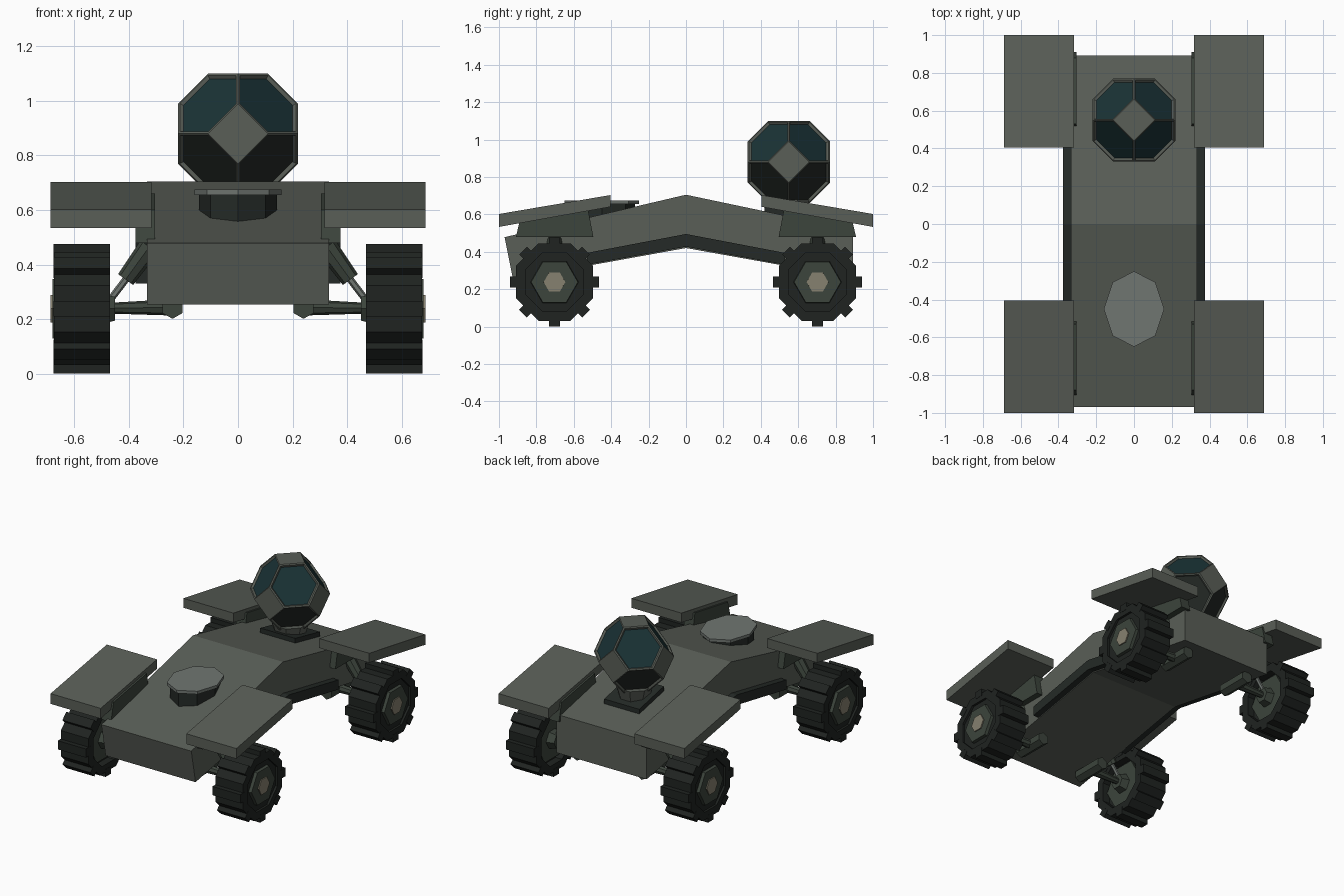
import bpy, bmesh
from math import pi, cos, radians
from itertools import permutations, product
from mathutils import Vector, Matrix

if "Cube" in bpy.data.objects:
    bpy.data.objects.remove(bpy.data.objects["Cube"])


def mat(name, r, g, b):
    m = bpy.data.materials.new(name)
    m.diffuse_color = (r, g, b, 1)
    m.use_nodes = True
    m.node_tree.nodes["Principled BSDF"].inputs["Base Color"].default_value = m.diffuse_color
    return m


HULL = mat("hull_green_grey", .10, .112, .095)
DARK = mat("dark_trim", .018, .023, .02)
TYRE = mat("rubber", .014, .017, .015)
RIM = mat("rim_green", .045, .058, .045)
HUB = mat("hub_beige", .24, .22, .16)
STEEL = mat("light_metal", .16, .18, .165)
GLASS = mat("dark_glass", .010, .032, .036)


def finish(name, bm, *mats, mirror=""):
    bmesh.ops.recalc_face_normals(bm, faces=bm.faces[:])
    me = bpy.data.meshes.new(name)
    bm.to_mesh(me)
    bm.free()
    for m in mats:
        me.materials.append(m)
    ob = bpy.data.objects.new(name, me)
    bpy.context.collection.objects.link(ob)
    if mirror:
        md = ob.modifiers.new("mirror", 'MIRROR')
        md.use_axis = ("x" in mirror, "y" in mirror, False)
    return ob


def side_prism(name, pts, x0, x1, m, mirror=""):
    """Extrude a (y, z) outline from x0 to x1."""
    bm = bmesh.new()
    f = bm.faces.new([bm.verts.new((x0, y, z)) for y, z in pts])
    r = bmesh.ops.extrude_face_region(bm, geom=[f])
    vs = [v for v in r["geom"] if isinstance(v, bmesh.types.BMVert)]
    bmesh.ops.translate(bm, verts=vs, vec=(x1 - x0, 0, 0))
    return finish(name, bm, m, mirror=mirror)


def add_rod(bm, a, b, r1, r2, n, spin=0):
    a, b = Vector(a), Vector(b)
    d = b - a
    q = d.to_track_quat('Z', 'Y').to_matrix().to_4x4()
    bmesh.ops.create_cone(bm, cap_ends=True, segments=n, radius1=r1, radius2=r2, depth=d.length,
                          matrix=Matrix.Translation((a + b) / 2) @ q @ Matrix.Rotation(spin, 4, 'Z'))


def rod(name, a, b, r1, r2, n, m, mirror="", spin=0):
    bm = bmesh.new()
    add_rod(bm, a, b, r1, r2, n, spin)
    return finish(name, bm, m, mirror=mirror)


# Bent hull and the dark sills along its lower sides
side_prism("hull", [(-.97, .478), (0, .705), (.893, .517), (.893, .26), (0, .42), (-.925, .253)],
           -.333, .333, HULL)
side_prism("side_sill", [(-.53, .394), (0, .495), (.53, .394), (.53, .33), (0, .427), (-.53, .33)],
           .30, .375, DARK, "x")

# Mudguards and their brackets
side_prism("mudguard", [(.405, .703), (1, .602), (1, .533), (.405, .64)], .317, .688, HULL, "xy")
side_prism("mudguard_bracket", [(.495, .478), (.53, .66), (.88, .60), (.91, .478)],
           .305, .375, RIM, "xy")

# Wheels: octagonal tyre with recessed sides and eight lugs
WY, WZ = .703, .238
bm = bmesh.new()
add_rod(bm, (.47, WY, WZ), (.675, WY, WZ), .224, .224, 8, pi / 8)
for f in [f for f in bm.faces if len(f.verts) == 8]:
    outer = f.calc_center_median().x > .6
    bmesh.ops.inset_region(bm, faces=[f], thickness=.055)
    r = bmesh.ops.extrude_discrete_faces(bm, faces=[f])
    depth = -.015 if outer else .05
    bmesh.ops.translate(bm, verts=r["faces"][0].verts[:], vec=(depth, 0, 0))
for i in range(8):
    mx = (Matrix.Translation((.5725, WY, WZ)) @ Matrix.Rotation(i * pi / 4, 4, 'X')
          @ Matrix.Translation((0, 0, .213)) @ Matrix.Diagonal((.208, .058, .05, 1)))
    bmesh.ops.create_cube(bm, size=1, matrix=mx)
finish("tyre", bm, TYRE, mirror="xy")

# Hexagonal rim and hub, turned so that a corner points along y
for nm, x0, x1, r1, r2, m in (("rim", .50, .68, .155, .125, RIM),
                              ("hub_cap", .60, .687, .06, .058, HUB),
                              ("axle_stub", .45, .52, .05, .07, RIM)):
    ob = rod(nm, (x0, WY, WZ), (x1, WY, WZ), r1, r2, 6, m, "xy")
    top = max(v.co.z for v in ob.data.vertices) - WZ
    if top > max(r1, r2) * .95:
        ob.data.transform(Matrix.Translation((0, WY, WZ)) @ Matrix.Rotation(pi / 6, 4, 'X')
                          @ Matrix.Translation((0, -WY, -WZ)))

# Suspension: wishbone arm, pivot, damper and piston
rod("suspension_arm", (.24, WY, .243), (.465, WY, .24), .03, .02, 8, RIM, "xy")
rod("arm_pivot", (.24, WY - .11, .243), (.24, WY + .11, .243), .042, .042, 6, RIM, "xy")
rod("damper", (.325, WY, .465), (.412, WY, .345), .04, .034, 8, RIM, "xy")
rod("damper_piston", (.40, WY, .36), (.475, WY, .262), .013, .013, 6, STEEL, "xy")

# Front hatch: dark collar below an oval eight-sided lid
for nm, z0, z1, sx, sy, m in (("hatch_collar", .53, .66, .143, .178, DARK),
                              ("hatch_lid", .655, .675, .16, .2, STEEL)):
    ob = rod(nm, (0, 0, z0), (0, 0, z1), 1, 1, 8, m)
    ob.data.transform(Matrix.Translation((0, -.45, 0)) @ Matrix.Diagonal((sx, sy, 1, 1)))

# Turret base and neck
side_prism("turret_base", [(.42, .648), (.68, .593), (.68, .53), (.42, .53)], -.13, .13, DARK)
rod("turret_neck", (0, .55, .60), (0, .55, .68), .095, .12, 8, HULL, spin=pi / 8)

# Turret: truncated octahedron with sunken panels in its hexagons
bm = bmesh.new()
pts = {tuple(s * c for s, c in zip(sg, p))
       for p in permutations((0, .11, .22)) for sg in product((1, -1), repeat=3)}
for p in sorted(pts):
    bm.verts.new((p[0], p[1] + .55, p[2] + .88))
bmesh.ops.convex_hull(bm, input=bm.verts[:])
bmesh.ops.dissolve_limit(bm, angle_limit=radians(2), verts=bm.verts[:], edges=bm.edges[:])
bmesh.ops.recalc_face_normals(bm, faces=bm.faces[:])
hexes = [f for f in bm.faces if len(f.verts) == 6]
bmesh.ops.inset_individual(bm, faces=hexes, thickness=.01, depth=0)
bmesh.ops.inset_individual(bm, faces=hexes, thickness=.009, depth=-.012)
for f in hexes:
    f.material_index = 1 if f.normal.z > 0 else 2
finish("turret", bm, HULL, GLASS, DARK)
